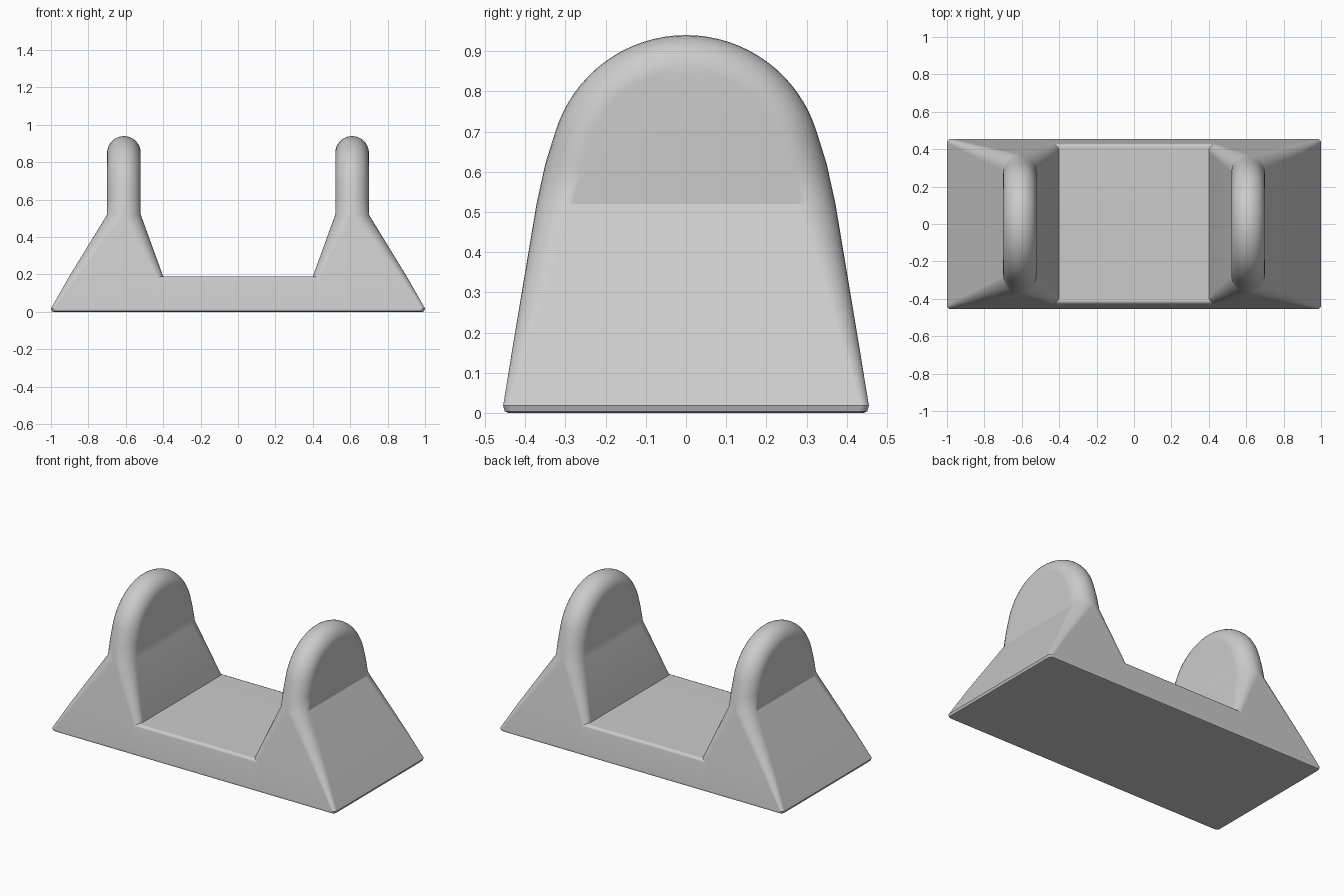
import bpy, bmesh, math

cube = bpy.data.objects.get("Cube")
if cube:
    bpy.data.objects.remove(cube, do_unlink=True)

grey = bpy.data.materials.new("plain grey")
grey.use_nodes = True
COLOUR = (0.6, 0.6, 0.6, 1)
grey.diffuse_color = COLOUR
grey.node_tree.nodes["Principled BSDF"].inputs["Base Color"].default_value = COLOUR

MID, RIM = 0.61, 0.09        # upright centre and rim radius
ARCH_Z, ARCH_R = 0.60, 0.34  # arch centre height and radius


def finish(name, bm, angle=30):
    bmesh.ops.remove_doubles(bm, verts=bm.verts, dist=0.0002)
    bmesh.ops.recalc_face_normals(bm, faces=bm.faces)
    mesh = bpy.data.meshes.new(name)
    bm.to_mesh(mesh)
    bm.free()
    mesh.materials.append(grey)
    obj = bpy.data.objects.new(name, mesh)
    bpy.context.collection.objects.link(obj)
    bpy.ops.object.select_all(action="DESELECT")
    obj.select_set(True)
    bpy.context.view_layer.objects.active = obj
    bpy.ops.object.shade_smooth_by_angle(angle=math.radians(angle))
    weighted = obj.modifiers.new("weighted normals", "WEIGHTED_NORMAL")
    weighted.keep_sharp = True


def loft(bm, rings):
    loops = [[bm.verts.new(p) for p in ring] for ring in rings]
    n = len(loops[0])
    for a, b in zip(loops, loops[1:]):
        for i in range(n):
            j = (i + 1) % n
            bm.faces.new((a[i], a[j], b[j], b[i]))
    bm.faces.new(loops[0])
    return loops


def ring(side, y, z, tilt, outer, inner, r_out, r_in, steps=8):
    """Rounded section; tilt turns the rounding from sideways to upwards."""
    column = []
    for r, x, sign in ((r_out, outer, 1), (r_in, inner, -1)):
        for k in range(steps + 1):
            a = math.pi / 2 * k / steps
            if sign > 0:
                a = math.pi / 2 - a
            inset = r * (1 - math.cos(a))
            px = x - sign * r * (1 - math.sin(a))
            column.append((side * px, y - math.cos(tilt) * inset,
                           z - math.sin(tilt) * inset))
    return column + [(x, -py, pz) for x, py, pz in reversed(column)]


def upright(name, side):
    # flared foot: y, z, outer x, inner x, outer radius, inner radius
    foot = [(0.442, 0, 0.985, 0.40, 0.02, 0.03),
            (0.451, 0.004, 0.995, 0.40, 0.02, 0.03),
            (0.455, 0.018, 1.0, 0.40, 0.02, 0.03),
            (0.427, 0.19, 0.902, 0.40, 0.044, 0.04),
            (0.372, 0.52, 0.70, 0.52, RIM, RIM)]
    rings = [ring(side, y, z, 0, *rest) for y, z, *rest in foot]
    rings.append(ring(side, 0.35, 0.62, math.radians(9), MID + RIM, MID - RIM, RIM, RIM))
    # arch
    start, count = math.radians(17), 16
    for k in range(count + 1):
        t = start + (math.pi / 2 - start) * k / count
        rings.append(ring(side, ARCH_R * math.cos(t), ARCH_Z + ARCH_R * math.sin(t),
                          t, MID + RIM, MID - RIM, RIM, RIM))
    bm = bmesh.new()
    loft(bm, rings)
    finish(name, bm)


upright("left_upright", 1)
upright("right_upright", -1)

# base slab between the uprights
half = [(0.442, 0), (0.451, 0.004), (0.455, 0.018), (0.430, 0.172),
        (0.424, 0.184), (0.411, 0.19)]
profile = half + [(-y, z) for y, z in reversed(half)]
bm = bmesh.new()
loops = loft(bm, [[(x, y, z) for y, z in profile] for x in (-0.44, 0.44)])
bm.faces.new(loops[-1])
finish("base_slab", bm, 50)
